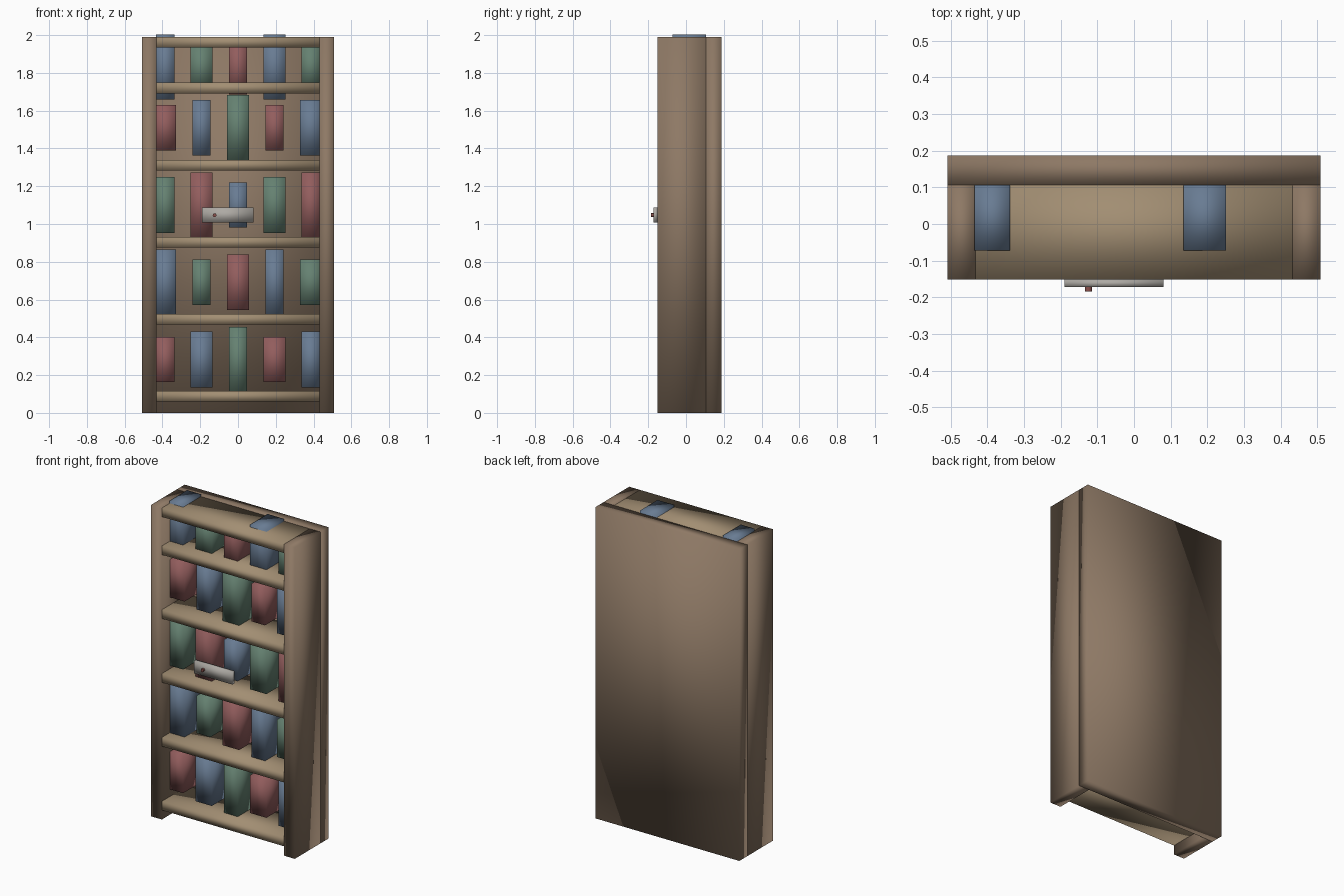
import bpy
from math import radians

if "Cube" in bpy.data.objects:
    bpy.data.objects.remove(bpy.data.objects["Cube"])


def material(name, rgb):
    m = bpy.data.materials.new(name)
    m.diffuse_color = (*rgb, 1)
    m.use_nodes = True
    m.node_tree.nodes["Principled BSDF"].inputs["Base Color"].default_value = m.diffuse_color
    return m


FRAME = material("frame_wood", (0.27, 0.19, 0.13))
SHELF = material("shelf_wood", (0.36, 0.27, 0.17))
METAL = material("metal", (0.42, 0.40, 0.37))
RIVET = material("rivet_red", (0.25, 0.08, 0.07))
BOOKS = [material("book_red", (0.29, 0.11, 0.11)),
         material("book_blue", (0.14, 0.20, 0.29)),
         material("book_green", (0.13, 0.22, 0.165))]


def box(name, x, y, z, mat):
    """Softly shaded box from (min, max) ranges."""
    lo, hi = zip(x, y, z)
    bpy.ops.mesh.primitive_cube_add(size=1, location=[(a + b) / 2 for a, b in zip(lo, hi)])
    ob = bpy.context.object
    ob.name = name
    ob.scale = [b - a for a, b in zip(lo, hi)]
    bpy.ops.object.transform_apply(location=False, rotation=False, scale=True)
    bpy.ops.object.shade_smooth()
    ob.data.materials.append(mat)
    return ob


FRONT, INNER_BACK, BACK = -0.152, 0.107, 0.187
OUTER, INNER, TOP = 0.508, 0.432, 1.99

# Case: back panel and two upright sides
box("back_panel", (-OUTER, OUTER), (INNER_BACK, BACK), (0, TOP), FRAME)
box("left_side", (-OUTER, -INNER), (FRONT, INNER_BACK), (0, TOP), FRAME)
box("right_side", (INNER, OUTER), (FRONT, INNER_BACK), (0, TOP), FRAME)

# Shelves, the last one closing the top
for i, z in enumerate([0.06, 0.468, 0.876, 1.284, 1.692, 1.934]):
    box(f"shelf_{i + 1}", (-INNER, INNER), (FRONT, INNER_BACK), (z, z + 0.056), SHELF)

# Books: five per row, cycling through heights, widths and colours
heights = [0.24, 0.295, 0.345]
for r, zc in enumerate([0.283, 0.692, 1.101, 1.51, 1.832]):
    for c in range(5):
        x = (c - 2) * 0.193
        w = (0.097, 0.117)[(r + c) % 2] / 2
        h = heights[(c + 2 * r) % 3] / 2
        box(f"book_{r + 1}_{c + 1}", (x - w, x + w), (-0.072, INNER_BACK),
            (zc - h, zc + h), BOOKS[(r + c) % 3])

# Latch plate with its rivet
box("latch_plate", (-0.19, 0.081), (-0.172, FRONT), (1.007, 1.087), METAL)
bpy.ops.mesh.primitive_cylinder_add(vertices=16, radius=0.01, depth=0.014,
                                    location=(-0.124, -0.177, 1.047),
                                    rotation=(radians(90), 0, 0))
rivet = bpy.context.object
rivet.name = "latch_rivet"
rivet.data.materials.append(RIVET)
bpy.ops.object.shade_smooth_by_angle()
